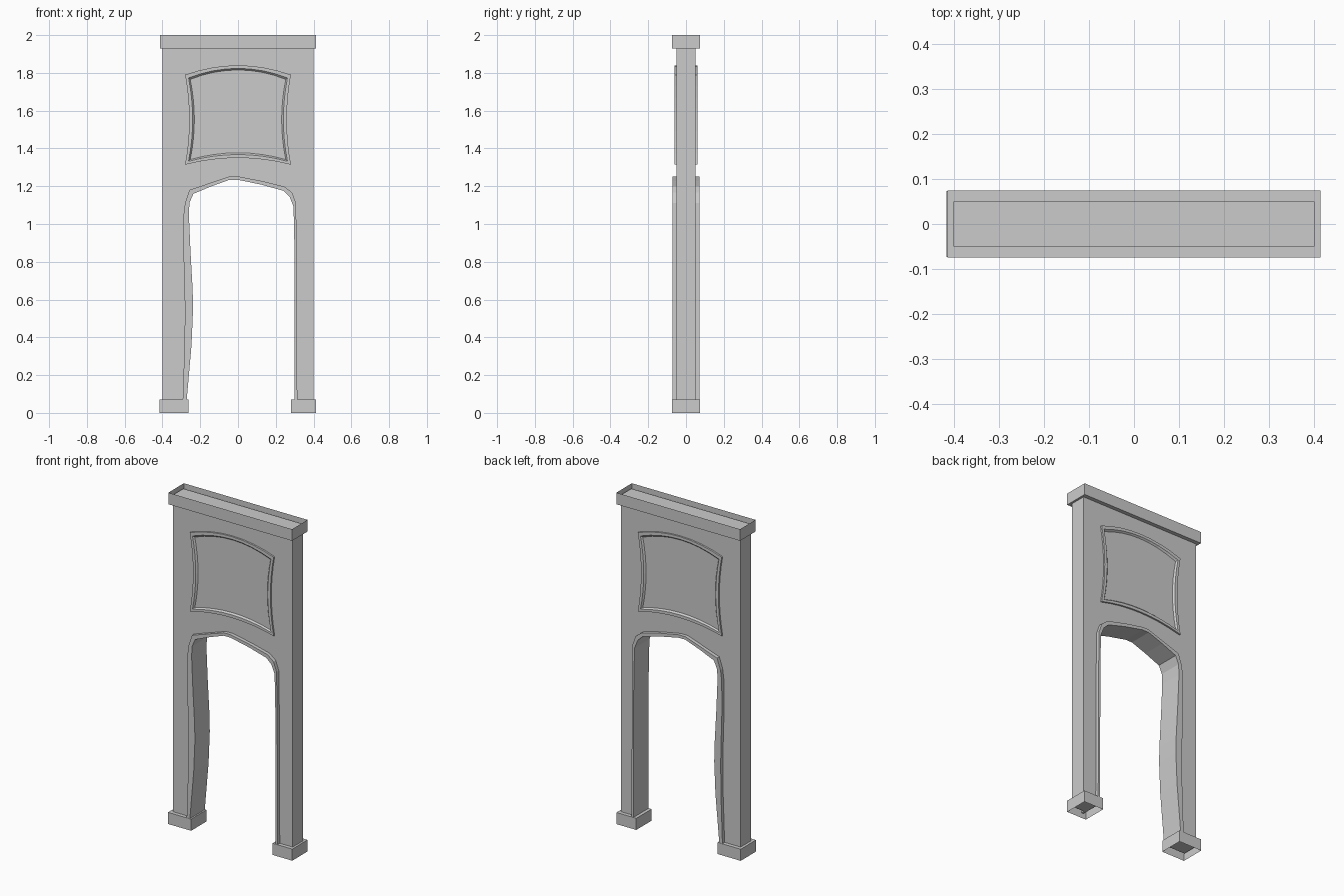
import bpy, bmesh

if "Cube" in bpy.data.objects:
    bpy.data.objects.remove(bpy.data.objects["Cube"])

# Arch opening, left foot to right foot: outer and inner edges of the trim (x, z)
OUTER = [(-.294, .03), (-.283, .36), (-.281, .55), (-.283, .65), (-.289, .864),
         (-.288, 1.05), (-.28, 1.113), (-.257, 1.18), (-.14, 1.22), (-.045, 1.252),
         (0, 1.252), (.125, 1.228), (.246, 1.198), (.287, 1.166), (.307, 1.11),
         (.311, .864), (.314, .03)]
INNER = [(-.275, .03), (-.246, .36), (-.238, .55), (-.24, .65), (-.252, .864),
         (-.26, 1.05), (-.257, 1.113), (-.236, 1.16), (-.14, 1.2), (-.045, 1.234),
         (0, 1.234), (.125, 1.208), (.24, 1.176), (.273, 1.145), (.294, 1.092),
         (.299, .864), (.3, .03)]


def finish(name, bm):
    bmesh.ops.recalc_face_normals(bm, faces=bm.faces[:])
    mesh = bpy.data.meshes.new(name)
    bm.to_mesh(mesh)
    bm.free()
    ob = bpy.data.objects.new(name, mesh)
    bpy.context.collection.objects.link(ob)
    return ob


def slab(name, outline, half_depth):
    """Extrude an x-z outline evenly through y."""
    bm = bmesh.new()
    face = bm.faces.new([bm.verts.new((x, -half_depth, z)) for x, z in outline])
    ext = bmesh.ops.extrude_face_region(bm, geom=[face])
    moved = [g for g in ext['geom'] if isinstance(g, bmesh.types.BMVert)]
    bmesh.ops.translate(bm, verts=moved, vec=(0, 2 * half_depth, 0))
    if face.is_valid is False or len([f for f in bm.faces if len(f.verts) > 4]) < 2:
        bm.faces.new([v for v in bm.verts if v not in moved])
    return finish(name, bm)


def open_box(name, x0, x1, z0, z1, hy, open_z):
    """Box shell with the face at height open_z left out."""
    bm = bmesh.new()
    bmesh.ops.create_cube(bm, size=1)
    for v in bm.verts:
        v.co = (x1 if v.co.x > 0 else x0, hy if v.co.y > 0 else -hy,
                z1 if v.co.z > 0 else z0)
    bm.normal_update()
    gone = [f for f in bm.faces if all(abs(v.co.z - open_z) < 1e-5 for v in f.verts)]
    bmesh.ops.delete(bm, geom=gone, context='FACES_ONLY')
    ob = finish(name, bm)
    return ob


def panel_ring(d, n=8):
    """Panel outline inset by d: top and bottom bow up, sides bow inward."""
    bow = lambda t: 1 - (2 * t - 1) ** 2
    ts = [i / n for i in range(n)]
    hw, zt, zb = .28 - d, 1.79 - d * .9, 1.314 + d
    pts = [(-hw + 2 * hw * t, zt + .05 * bow(t)) for t in ts]
    pts += [(hw - .022 * bow(t), zt + (zb - zt) * t) for t in ts]
    pts += [(hw - 2 * hw * t, zb + .036 * bow(t)) for t in ts]
    pts += [(-hw + .022 * bow(t), zb + (zt - zb) * t) for t in ts]
    return pts


def panel_frame(name, side):
    """Raised moulding: outer wall, flat rim, slope back down to the wall."""
    bm = bmesh.new()
    section = [(0, .048), (0, .06), (.018, .06), (.027, .0505)]
    rings = [[bm.verts.new((x, side * y, z)) for x, z in panel_ring(d)]
             for d, y in section]
    for a, b in zip(rings, rings[1:]):
        for i in range(len(a)):
            j = (i + 1) % len(a)
            bm.faces.new((a[i], a[j], b[j], b[i]))
    return finish(name, bm)


# Wall slab with the arched opening
slab("wall", [(-.4, .03), (-.4, 1.98), (.4, 1.98), (.4, .03)] + OUTER[::-1], .05)

# Raised trim lining the opening
slab("arch_trim", OUTER + INNER[::-1], .071)

# Panel mouldings on both faces
panel_frame("front_panel_frame", -1)
panel_frame("back_panel_frame", 1)

# Cap and the two feet
open_box("cap", -.413, .413, 1.93, 2.0, .074, 2.0)
open_box("left_foot", -.416, -.262, 0, .07, .073, 0)
open_box("right_foot", .281, .413, 0, .07, .073, 0)
